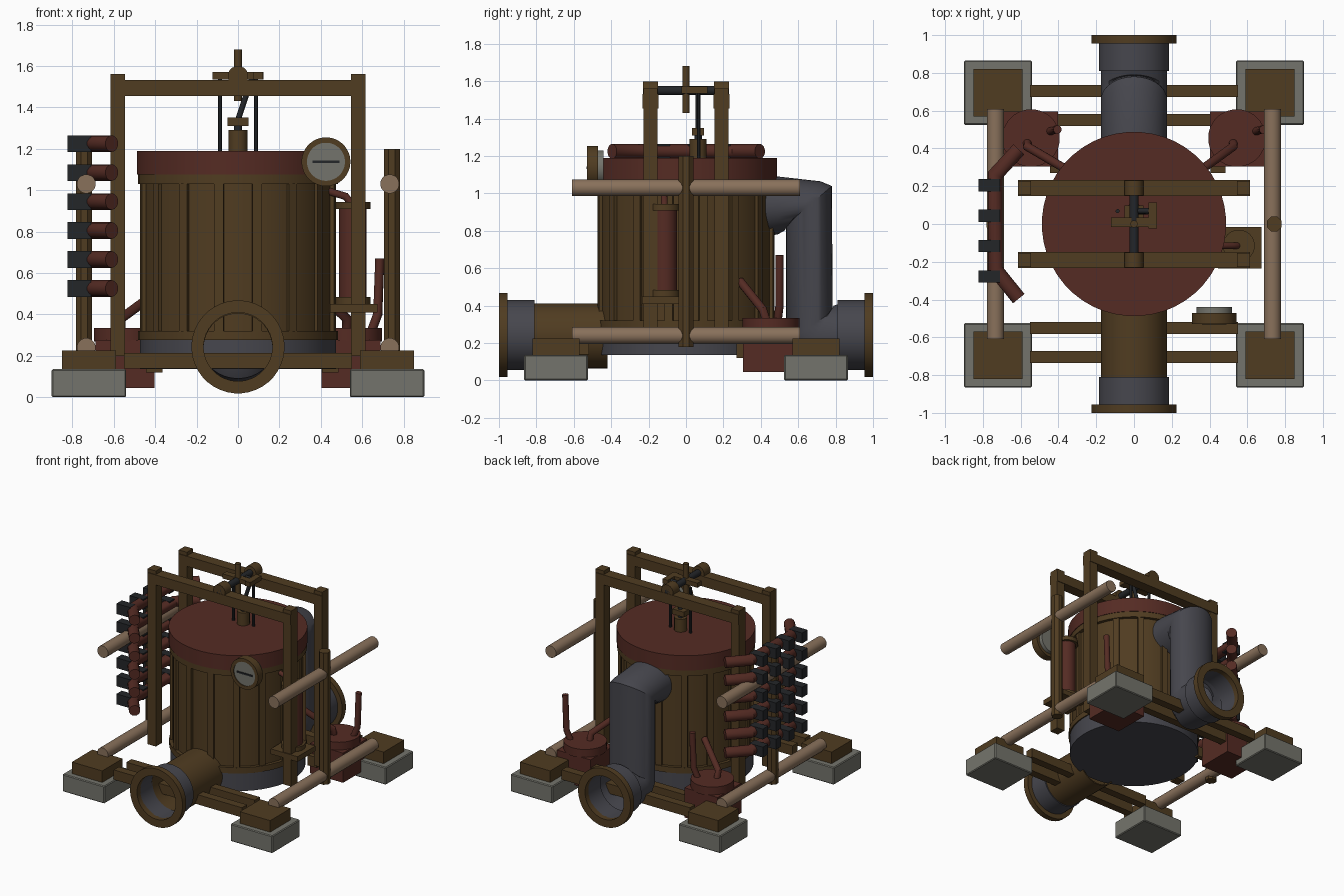
import bpy, bmesh, math
from mathutils import Vector, Matrix

if "Cube" in bpy.data.objects:
    bpy.data.objects.remove(bpy.data.objects["Cube"])


def material(name, rgb):
    m = bpy.data.materials.new(name)
    m.use_nodes = True
    m.diffuse_color = (*rgb, 1)
    m.node_tree.nodes["Principled BSDF"].inputs["Base Color"].default_value = (*rgb, 1)
    return m


WOOD = material("dark wood", (0.08, 0.045, 0.015))
RED = material("dull red", (0.09, 0.024, 0.017))
PALE = material("pale wood", (0.25, 0.165, 0.105))
STONE = material("concrete", (0.175, 0.175, 0.15))
GREY = material("grey metal", (0.062, 0.062, 0.075))
BLACK = material("black iron", (0.017, 0.019, 0.022))
made = []


def finish(bm, name, mat):
    bmesh.ops.remove_doubles(bm, verts=bm.verts, dist=1e-5)
    bmesh.ops.recalc_face_normals(bm, faces=bm.faces)
    mesh = bpy.data.meshes.new(name)
    bm.to_mesh(mesh)
    bm.free()
    mesh.materials.append(mat)
    ob = bpy.data.objects.new(name, mesh)
    bpy.context.collection.objects.link(ob)
    made.append(ob)
    return ob


def box(name, mat, centre, size, turn=0, bevel=0):
    bm = bmesh.new()
    bmesh.ops.create_cube(bm, size=1, matrix=Matrix.Diagonal((*size, 1)))
    if bevel:
        bmesh.ops.bevel(bm, geom=bm.edges[:], offset=bevel, segments=1, affect='EDGES')
    bm.transform(Matrix.Rotation(turn, 4, 'Z') @ Matrix.Translation(centre))
    return finish(bm, name, mat)


def skin(bm, rings, cap=True):
    loops = [[bm.verts.new(p) for p in ring] for ring in rings]
    n = len(loops[0])
    for a, b in zip(loops, loops[1:]):
        for i in range(n):
            j = (i + 1) % n
            bm.faces.new((a[i], a[j], b[j], b[i]))
    if cap:
        bm.faces.new(loops[0][::-1])
        bm.faces.new(loops[-1])


def circle(r, n):
    return [Vector((r * math.cos(t), r * math.sin(t), 0))
            for t in (2 * math.pi * (i + 0.5) / n for i in range(n))]


def pipe(name, mat, path, r, n=12):
    """Mitred pipe: the section slides along each run on to the joint plane."""
    pts = [Vector(p) for p in path]
    dirs = [(b - a).normalized() for a, b in zip(pts, pts[1:])]
    turn = dirs[0].to_track_quat('Z', 'Y')
    rings = [[pts[0] + turn @ v for v in circle(r, n)]]
    for k, d in enumerate(dirs):
        plane = d + dirs[min(k + 1, len(dirs) - 1)]
        rings.append([v + d * ((pts[k + 1] - v).dot(plane) / d.dot(plane)) for v in rings[-1]])
    bm = bmesh.new()
    skin(bm, rings)
    return finish(bm, name, mat)


def tube(name, mat, start, end, r, inner, n=40):
    """Open pipe with a wall."""
    start, end = Vector(start), Vector(end)
    turn = (end - start).to_track_quat('Z', 'Y')
    bm = bmesh.new()
    skin(bm, [[p + turn @ v for v in circle(q, n)] for p, q in
              ((start, r), (end, r), (end, inner), (start, inner), (start, r))], cap=False)
    return finish(bm, name, mat)


# Feet, timber pads and the ground beams
for sx in (-1, 1):
    for sy in (-1, 1):
        box("foot", STONE, (sx * 0.72, sy * 0.695, 0.068), (0.36, 0.34, 0.135), bevel=0.006)
        box("foot_pad", WOOD, (sx * 0.72, sy * 0.695, 0.18), (0.26, 0.25, 0.09))
for sy in (-1, 1):
    for y in (0.55, 0.705):
        box("ground_beam", WOOD, (0, sy * y, 0.175), (1.1, 0.063, 0.075))

# Side rails and their posts
for sx in (-1, 1):
    for z in (0.24, 1.03):
        pipe("side_rail", PALE, [(sx * 0.733, -0.61, z), (sx * 0.733, 0.61, z)], 0.046, 16)
    pipe("side_post", WOOD, [(sx * 0.743, 0, 0.18), (sx * 0.743, 0, 1.2)], 0.042, 8)

# Tank: base, staved wall, hoops and lid
pipe("tank_base", GREY, [(0, 0, 0.135), (0, 0, 0.28)], 0.475, 48)
pipe("tank_wall", WOOD, [(0, 0, 0.27), (0, 0, 1.08)], 0.46, 48)
for z in (0.275, 1.03):
    tube("tank_hoop", WOOD, (0, 0, z), (0, 0, z + 0.045), 0.484, 0.45, 48)
for i in range(16):
    box("stave", WOOD, (0.46, 0, 0.67), (0.035, 0.045, 0.76), turn=math.tau * (i + 0.5) / 16)
pipe("tank_lid", RED, [(0, 0, 1.075), (0, 0, 1.19)], 0.488, 48)

# Front inlet
tube("inlet_pipe", WOOD, (0, -0.42, 0.238), (0, -0.82, 0.238), 0.175, 0.166)
tube("inlet_collar", GREY, (0, -0.81, 0.243), (0, -0.96, 0.243), 0.187, 0.166)
# Rear outlet
tube("outlet_collar", GREY, (0, 0.81, 0.243), (0, 0.96, 0.243), 0.187, 0.166)
for s in (-1, 1):
    tube("pipe_flange", WOOD, (0, s * 0.955, 0.243), (0, s, 0.243), 0.225, 0.166)

# Rear riser: each section runs between an outer and an inner point in the yz plane
SECTIONS = [((0.42, 1.1), (0.42, 0.77)), ((0.5, 1.09), (0.49, 0.78)),
            ((0.72, 1.065), (0.525, 0.8)), ((0.78, 1.04), (0.535, 0.83)),
            ((0.785, 0.37), (0.535, 0.2)), ((0.79, 0.4), (0.6, 0.09)),
            ((0.83, 0.415), (0.83, 0.065))]
rings = []
for (ya, za), (yb, zb) in SECTIONS:
    a, b = Vector((0, ya, za)), Vector((0, yb, zb))
    rings.append([(a + b) / 2 + (a - b) / 2 * v.y + Vector((0.175 * v.x, 0, 0))
                  for v in circle(1, 40)])
bm = bmesh.new()
skin(bm, rings, cap=False)
finish(bm, "riser_pipe", GREY)

# Gantry
for sy in (-1, 1):
    y = sy * 0.19
    for sx in (-1, 1):
        box("gantry_post", WOOD, (sx * 0.58, y, 0.88), (0.07, 0.075, 1.36))
    box("gantry_beam", WOOD, (0, y, 1.493), (1.23, 0.085, 0.078))
    pipe("shaft_bearing", WOOD, [(0, y - 0.04, 1.55), (0, y + 0.04, 1.55)], 0.05, 16)

# Shaft, cross handles and plunger
pipe("drive_shaft", BLACK, [(0, -0.23, 1.55), (0, 0.23, 1.55)], 0.025)
pipe("upright_handle", WOOD, [(0, 0, 1.43), (0, 0, 1.68)], 0.02)
box("cross_handle", WOOD, (0, 0.01, 1.553), (0.245, 0.05, 0.036))
box("crank_arm", WOOD, (0.098, 0.045, 1.553), (0.045, 0.14, 0.036))
pipe("crank_pin", BLACK, [(0, 0.07, 1.55), (0.1, 0.07, 1.55)], 0.015)
pipe("plunger_sleeve", WOOD, [(0, 0.065, 1.18), (0, 0.065, 1.29)], 0.046, 16)
pipe("plunger_rod", BLACK, [(0, 0.065, 1.28), (0, 0.065, 1.33)], 0.02)
box("plunger_head", WOOD, (0, 0.065, 1.33), (0.1, 0.065, 0.04))
pipe("connecting_rod", BLACK, [(0, 0.065, 1.34), (0.07, 0.065, 1.55)], 0.014)
for sx in (-1, 1):
    pipe("guide_rod", BLACK, [(sx * 0.087, 0.068, 1.18), (sx * 0.087, 0.068, 1.54)], 0.011, 8)

# Dial
tube("dial_rim", WOOD, (0.425, -0.47, 1.137), (0.425, -0.53, 1.137), 0.118, 0.092)
pipe("dial_face", STONE, [(0.425, -0.44, 1.137), (0.425, -0.524, 1.137)], 0.094, 40)
box("dial_needle", BLACK, (0.425, -0.527, 1.137), (0.13, 0.008, 0.012))

# Side cylinder on its bracket
box("cylinder_bracket", WOOD, (0.56, -0.125, 0.43), (0.23, 0.22, 0.04))
pipe("side_cylinder", RED, [(0.555, -0.115, 0.44), (0.555, -0.115, 0.92)], 0.067, 20)
for z in (0.45, 0.91):
    pipe("cylinder_cap", WOOD, [(0.555, -0.115, z), (0.555, -0.115, z + 0.033)], 0.085, 20)
pipe("cylinder_outlet", RED, [(0.55, -0.115, 0.93), (0.52, -0.115, 0.97), (0.42, -0.115, 1.0)], 0.018)

# Rear pumps with their pipes
for x in (-0.545, 0.545):
    box("pump_box", RED, (x, 0.45, 0.16), (0.285, 0.29, 0.23))
    pipe("pump_drum", RED, [(x, 0.455, 0.27), (x, 0.455, 0.335)], 0.153, 24)
    box("pump_spout", WOOD, (x + (0.14 if x < 0 else -0.1), 0.29, 0.16), (0.08, 0.04, 0.08))
    end = -0.36 if x < 0 else 0.36
    pipe("pump_feed", RED, [(x - 0.02, 0.43, 0.32), (x - 0.02, 0.41, 0.38),
                            (end, 0.29, 0.53)], 0.023)
    pipe("pump_vent", RED, [(x + 0.1, 0.49, 0.32), (x + 0.13, 0.5, 0.4),
                            (x + 0.14, 0.5, 0.67)], 0.022)

# Stacked cooling pipes with clamps
for k in range(6):
    z = 1.225 - 0.14 * k
    pipe("cooling_pipe", RED, [(-0.61, -0.395, z), (-0.735, -0.24, z),
                               (-0.735, 0.26, z), (-0.61, 0.395, z)], 0.04, 14)
    for j in range(4):
        box("pipe_clamp", BLACK, (-0.767, 0.205 - 0.161 * j, z), (0.115, 0.065, 0.08))

# Soft shading with crisp edges
bpy.ops.object.select_all(action='DESELECT')
for ob in made:
    ob.select_set(True)
bpy.context.view_layer.objects.active = made[0]
bpy.ops.object.shade_smooth_by_angle(angle=math.radians(35))
